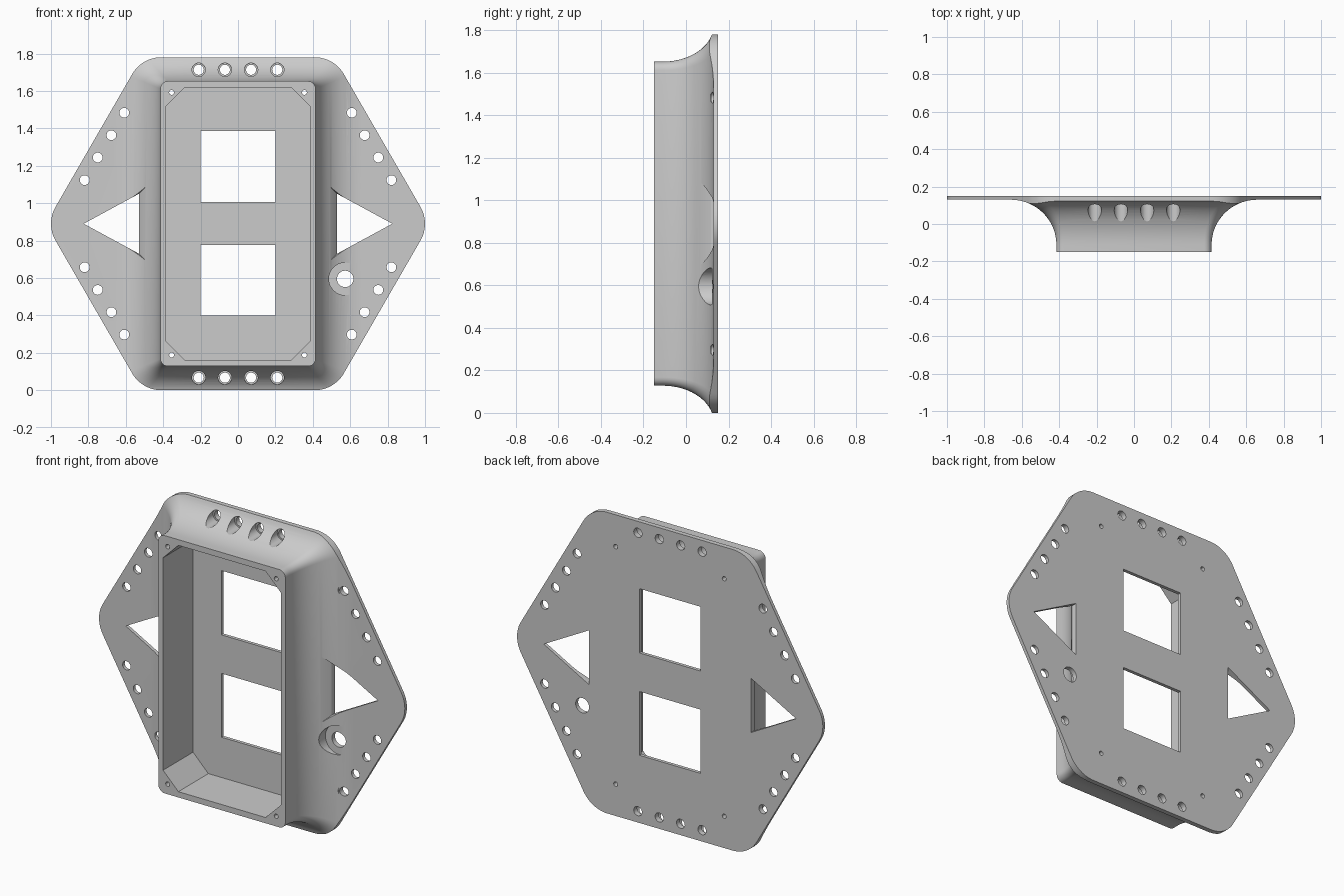
import bpy, bmesh
from math import sin, cos, pi, sqrt, radians

if "Cube" in bpy.data.objects:
    bpy.data.objects.remove(bpy.data.objects["Cube"])

CZ = 0.89  # mid height


def loft(bm, rings):
    """Closed solid through (y, [(x, z), ...]) rings."""
    loops = [[bm.verts.new((x, y, z)) for x, z in pts] for y, pts in rings]
    n = len(loops[0])
    for a, b in zip(loops, loops[1:]):
        for i in range(n):
            j = (i + 1) % n
            bm.faces.new((a[i], a[j], b[j], b[i]))
    bm.faces.new(loops[0])
    bm.faces.new(loops[-1][::-1])


def make(name, solids):
    bm = bmesh.new()
    for rings in solids:
        loft(bm, rings)
    bmesh.ops.recalc_face_normals(bm, faces=bm.faces)
    me = bpy.data.meshes.new(name)
    bm.to_mesh(me)
    bm.free()
    ob = bpy.data.objects.new(name, me)
    bpy.context.collection.objects.link(ob)
    return ob


def circle(x, z, r, n=32):
    return [(x + r * cos(2 * pi * i / n), z + r * sin(2 * pi * i / n)) for i in range(n)]


def round_rect(hx, hz, rx, rz, n=6):
    pts = []
    for q, (sx, sz) in enumerate([(1, 1), (-1, 1), (-1, -1), (1, -1)]):
        for k in range(n + 1):
            a = pi / 2 * (q + k / n)
            pts.append((sx * (hx - rx) + rx * cos(a), CZ + sz * (hz - rz) + rz * sin(a)))
    return pts


def rect(x0, x1, z0, z1):
    return [(x0, z0), (x1, z0), (x1, z1), (x0, z1)]


def hole(x, z, r, bore=None, floor=0.118):
    """Through hole with an optional wider counterbore from the front."""
    if not bore:
        return [(-0.3, circle(x, z, r)), (0.3, circle(x, z, r))]
    return [(-0.3, circle(x, z, bore)), (floor, circle(x, z, bore)),
            (floor, circle(x, z, r)), (0.3, circle(x, z, r))]


def boolean(ob, cutter, op):
    cutter.hide_render = True
    m = ob.modifiers.new(cutter.name, 'BOOLEAN')
    m.operation, m.object, m.solver = op, cutter, 'EXACT'
    bpy.context.view_layer.objects.active = ob
    bpy.ops.object.modifier_apply(modifier=m.name)
    bpy.data.objects.remove(cutter)


# Box body sweeping out through a concave flare into the back plate
rings = [(-0.15, round_rect(0.415, 0.762, 0.04, 0.04))]
STEPS = 18
for i in range(STEPS + 1):
    a = pi / 2 * i / STEPS
    d = 1 - cos(a)
    rings.append((-0.11 + 0.24 * sin(a),
                  round_rect(0.415 + 0.245 * d, 0.762 + 0.172 * d,
                             0.04 + 0.09 * d, 0.04 + 0.07 * d)))
rings += [(0.13, round_rect(1.3, 1.3, 0.2, 0.2)), (0.15, round_rect(1.3, 1.3, 0.2, 0.2))]
body = make("hexagonal_housing", [rings])

# Rounded hexagon outline trims plate and flare
R = 0.18
outline = []
for c in range(6):
    cx, cz = [(CZ - R) / cos(pi / 6) * f(c * pi / 3) for f in (cos, sin)]
    for k in range(13):
        a = c * pi / 3 + radians(-30 + 5 * k)
        outline.append((cx + R * cos(a), CZ + cz + R * sin(a)))
boolean(body, make("outline_cutter", [[(-0.4, outline), (0.4, outline)]]), 'INTERSECT')

# Chamfered cavity and the two flared triangular openings
hx, hz, ch = 0.385, 0.728, 0.1
octagon = [(x, CZ + z) for x, z in [
    (hx, hz - ch), (hx - ch, hz), (ch - hx, hz), (-hx, hz - ch),
    (-hx, ch - hz), (ch - hx, -hz), (hx - ch, -hz), (hx, ch - hz)]]
recesses = [[(-0.3, octagon), (0.13, octagon)]]


def tri(s, base, half, apex):
    return [(s * base, CZ + half), (s * base, CZ - half), (s * apex, CZ)]


for s in (-1, 1):
    recesses.append([(-0.02, tri(s, 0.437, 0.255, 0.85)), (0.118, tri(s, 0.53, 0.16, 0.825)),
                     (0.3, tri(s, 0.53, 0.16, 0.825))])
boolean(body, make("recess_cutter", recesses), 'DIFFERENCE')

# Windows, rim screw holes, edge holes and the single large port
cuts = [[(0.1, rect(-0.2, 0.2, z0, z1)), (0.3, rect(-0.2, 0.2, z0, z1))]
        for z0, z1 in ((0.4, 0.777), (1.005, 1.385))]
for v in (-1, 1):
    for x in (-0.21, -0.07, 0.07, 0.21):
        cuts.append(hole(x, CZ + v * 0.823, 0.027, 0.036))
    for s in (-1, 1):
        cuts.append(hole(s * 0.355, CZ + v * 0.702, 0.013))
        cuts.append(hole(s * 0.608, CZ + v * 0.593, 0.026, 0.034))
        for x, z in ((0.677, 0.473), (0.75, 0.354), (0.82, 0.233)):
            cuts.append(hole(s * x, CZ + v * z, 0.026))
cuts.append(hole(0.573, 0.595, 0.044, 0.087, 0.122))
boolean(body, make("hole_cutter", cuts), 'DIFFERENCE')

# Smooth flare, crisp edges
for o in bpy.context.selected_objects:
    o.select_set(False)
body.select_set(True)
bpy.context.view_layer.objects.active = body
bpy.ops.object.shade_smooth_by_angle(angle=radians(25))
